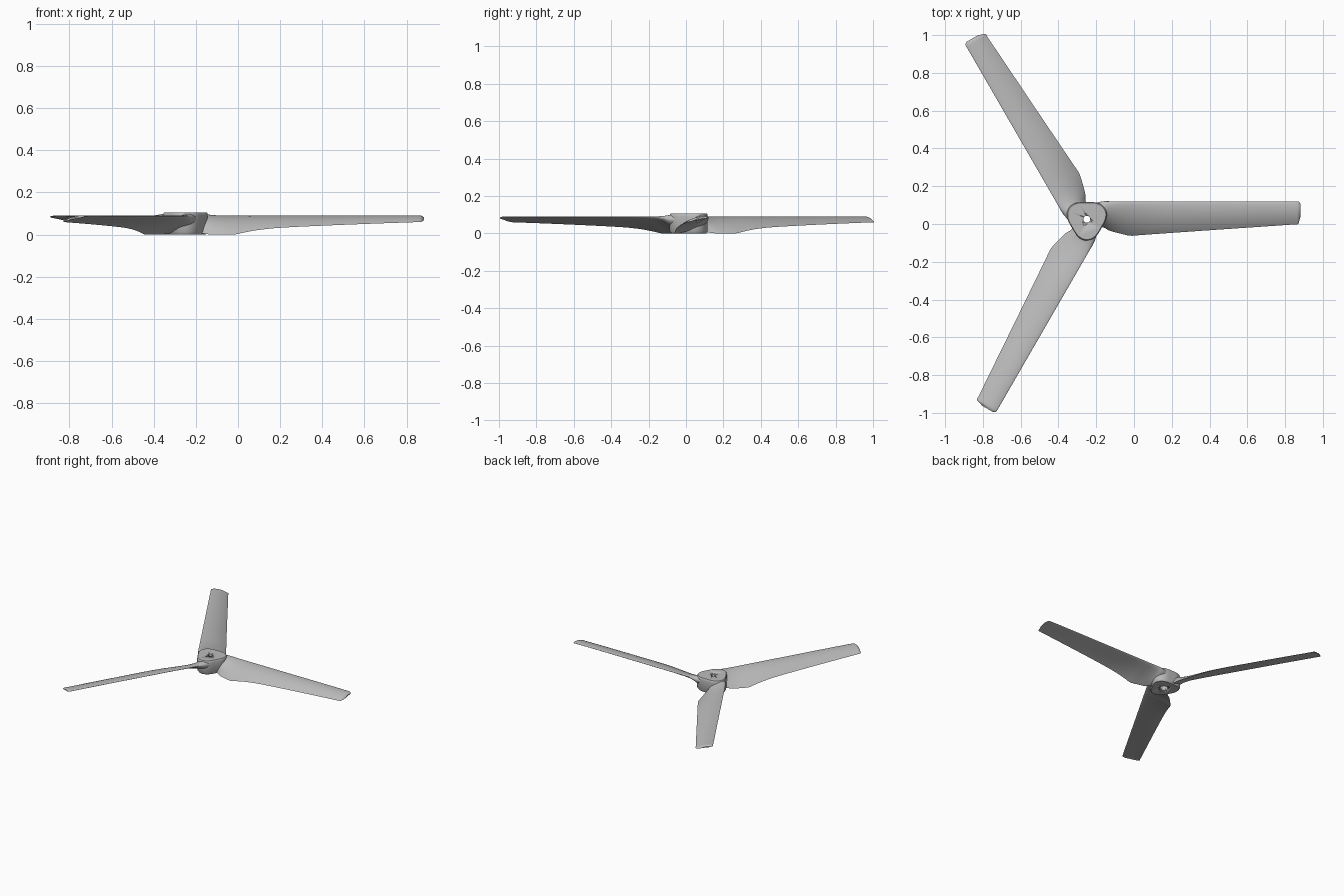
import bpy, bmesh, math
from mathutils import Matrix, Vector

if "Cube" in bpy.data.objects:
    bpy.data.objects.remove(bpy.data.objects["Cube"], do_unlink=True)

CENTRE = Vector((-0.25, 0.025, 0))
grey = bpy.data.materials.new("light grey plastic")
grey.use_nodes = True
grey.diffuse_color = (0.5, 0.5, 0.5, 1)
grey.node_tree.nodes["Principled BSDF"].inputs["Base Color"].default_value = (0.5, 0.5, 0.5, 1)


def loft(name, rings, matrix, angle):
    """Skin a list of closed rings, cap both ends and shade smooth."""
    bm = bmesh.new()
    rows = [[bm.verts.new(p) for p in ring] for ring in rings]
    n = len(rows[0])
    for a, b in zip(rows, rows[1:]):
        for i in range(n):
            j = (i + 1) % n
            bm.faces.new((a[i], a[j], b[j], b[i]))
    bm.faces.new(rows[0])
    bm.faces.new(rows[-1])
    bmesh.ops.recalc_face_normals(bm, faces=bm.faces)
    mesh = bpy.data.meshes.new(name)
    bm.to_mesh(mesh)
    bm.free()
    mesh.materials.append(grey)
    ob = bpy.data.objects.new(name, mesh)
    ob.matrix_world = matrix
    bpy.context.collection.objects.link(ob)
    bpy.ops.object.select_all(action="DESELECT")
    ob.select_set(True)
    bpy.context.view_layer.objects.active = ob
    bpy.ops.object.shade_smooth_by_angle(angle=math.radians(angle))
    return ob


def smooth_table(table, steps):
    """Catmull-Rom interpolation through rows of numbers."""
    rows = [Vector(r) for r in table]
    out = []
    for i in range(len(rows) - 1):
        p0, p1, p2 = rows[max(i - 1, 0)], rows[i], rows[i + 1]
        p3 = rows[min(i + 2, len(rows) - 1)]
        h = p2[0] - p1[0]
        m1 = (p2 - p0) / (p2[0] - p0[0]) * h
        m2 = (p3 - p1) / (p3[0] - p1[0]) * h
        for k in range(steps):
            t = k / steps
            out.append(p1 * (2*t**3 - 3*t**2 + 1) + m1 * (t**3 - 2*t**2 + t)
                       + p2 * (3*t**2 - 2*t**3) + m2 * (t**3 - t**2))
    return out + [rows[-1]]


def airfoil(r, lead_v, lead_z, trail_v, trail_z, thick, half=14):
    """Cambered section with a round leading edge and a thin trailing edge."""
    lead, trail = Vector((lead_v, lead_z)), Vector((trail_v, trail_z))
    chord = trail - lead
    normal = Vector((-chord.y, chord.x)).normalized()
    if normal.y < 0:
        normal.negate()
    ring = []
    for i in range(2 * half):
        a = math.pi * i / half
        p = (1 - math.cos(a)) / 2
        side = 1 if i <= half else -1
        width = 1.3 * math.sqrt(p) * (1 - p) * thick + 0.002 * math.sin(math.pi * p)
        bend = 0.22 * p * (1 - p) * chord.length
        q = lead + chord * p + normal * (bend + side * width)
        ring.append((r, min(q.x, 0.097), min(max(q.y, 0), 0.1)))
    return ring


# Blade stations: radius, leading v, leading z, trailing v, trailing z, thickness
stations = [
    (0.05, 0.086, 0.084, -0.038, 0.010, 0.060),
    (0.09, 0.093, 0.086, -0.044, 0.004, 0.055),
    (0.12, 0.095, 0.087, -0.060, 0.000, 0.036),
    (0.17, 0.095, 0.087, -0.074, 0.000, 0.022),
    (0.23, 0.095, 0.087, -0.087, 0.000, 0.018),
    (0.28, 0.095, 0.087, -0.084, 0.010, 0.016),
    (0.35, 0.095, 0.087, -0.079, 0.022, 0.015),
    (0.45, 0.095, 0.087, -0.072, 0.032, 0.014),
    (0.65, 0.095, 0.087, -0.058, 0.042, 0.012),
    (0.90, 0.095, 0.087, -0.041, 0.052, 0.011),
    (1.10, 0.095, 0.086, -0.027, 0.059, 0.010),
    (1.12, 0.094, 0.085, -0.024, 0.060, 0.009),
    (1.128, 0.088, 0.082, 0.002, 0.064, 0.006),
    (1.132, 0.080, 0.080, 0.015, 0.068, 0.003),
]
rings = [airfoil(*s) for s in smooth_table(stations, 4)]
for k in range(3):
    turn = Matrix.Translation(CENTRE) @ Matrix.Rotation(k * math.tau / 3, 4, "Z")
    loft(f"blade_{k + 1}", rings, turn, 50)


def hub_ring(scale, z, count=72):
    """Rounded triangle with corners between the blades."""
    ring = []
    for i in range(count):
        a = math.tau * i / count
        r = 0.102 + 0.011 * math.cos(3 * (a + math.pi / 2))
        ring.append((scale * r * math.cos(a), scale * r * math.sin(a), z))
    return ring


def circle(radius, z, count=72):
    return [(radius * math.cos(math.tau * i / count),
             radius * math.sin(math.tau * i / count), z) for i in range(count)]


# Hub body with softened rim
place = Matrix.Translation(CENTRE)
hub = loft("hub", [hub_ring(0.92, 0), hub_ring(1, 0.012), hub_ring(1, 0.092),
                   hub_ring(0.985, 0.101), hub_ring(0.95, 0.105)], place, 40)

# Shaft hole, wider underneath
cutter = loft("shaft_hole_cutter", [circle(0.03, -0.02), circle(0.03, 0.06),
                                    circle(0.018, 0.06), circle(0.018, 0.13)], place, 30)
cutter.hide_render = True
cutter.hide_set(True)
bore = hub.modifiers.new("shaft_hole", "BOOLEAN")
bore.operation = "DIFFERENCE"
bore.solver = "EXACT"
bore.object = cutter
